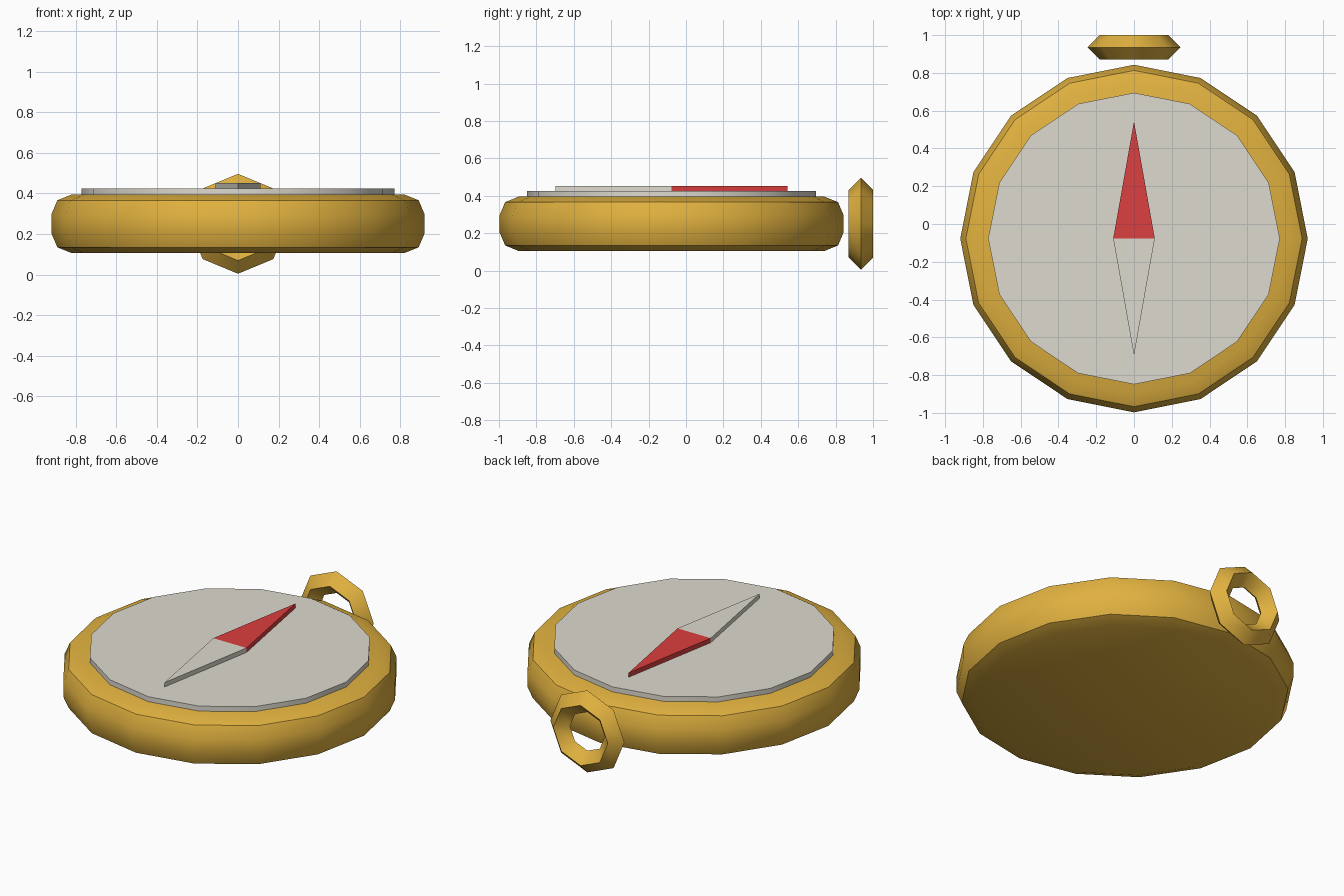
import bpy, bmesh, math
from mathutils import Matrix

cube = bpy.data.objects.get("Cube")
if cube:
    bpy.data.objects.remove(cube, do_unlink=True)

CENTRE_Y = -0.077
SMOOTH = math.radians(35)


def material(name, r, g, b):
    m = bpy.data.materials.new(name)
    m.use_nodes = True
    m.diffuse_color = (r, g, b, 1)
    m.node_tree.nodes["Principled BSDF"].inputs["Base Color"].default_value = (r, g, b, 1)
    return m


gold = material("gold", 0.75, 0.44, 0.05)
ivory = material("ivory", 0.73, 0.70, 0.62)
red = material("red", 0.72, 0.05, 0.05)


def finish(bm, name, mat, smooth=True):
    bmesh.ops.recalc_face_normals(bm, faces=bm.faces)
    mesh = bpy.data.meshes.new(name)
    bm.to_mesh(mesh)
    bm.free()
    mesh.materials.append(mat)
    obj = bpy.data.objects.new(name, mesh)
    bpy.context.collection.objects.link(obj)
    if smooth:
        bpy.ops.object.select_all(action='DESELECT')
        obj.select_set(True)
        bpy.context.view_layer.objects.active = obj
        bpy.ops.object.shade_smooth_by_angle(angle=SMOOTH)
    return obj


def disc(name, radius, bottom, top, mat, bevel=0):
    bm = bmesh.new()
    place = Matrix.Translation((0, CENTRE_Y, (bottom + top) / 2))
    bmesh.ops.create_cone(bm, cap_ends=True, segments=16, radius1=radius,
                          radius2=radius, depth=top - bottom, matrix=place)
    if bevel:
        rims = [e for e in bm.edges if abs(e.verts[0].co.z - e.verts[1].co.z) < 1e-4]
        bmesh.ops.bevel(bm, geom=rims, offset=bevel, segments=2,
                        profile=0.5, affect='EDGES')
    return finish(bm, name, mat)


# Rounded case and the raised dial on top of it
disc("case", 0.92, 0.105, 0.395, gold, bevel=0.1)
disc("dial", 0.772, 0.385, 0.425, ivory)


# Needle halves: flat triangular prisms pointing along +y and -y
def needle_half(name, direction, mat):
    bm = bmesh.new()
    outline = [(-0.11, 0), (0.11, 0), (0, 0.62 * direction)]
    face = bm.faces.new([bm.verts.new((x, CENTRE_Y + y, 0.425)) for x, y in outline])
    top = bmesh.ops.extrude_face_region(bm, geom=[face])["geom"]
    bmesh.ops.translate(bm, vec=(0, 0, 0.027),
                        verts=[v for v in top if isinstance(v, bmesh.types.BMVert)])
    return finish(bm, name, mat, smooth=False)


needle_half("needle_north", 1, red)
needle_half("needle_south", -1, ivory)

# Eight-sided hanging ring with a diamond cross-section
bpy.ops.mesh.primitive_torus_add(major_segments=8, minor_segments=4,
                                 major_radius=0.181, minor_radius=0.065,
                                 location=(0, 0.935, 0.25),
                                 rotation=(math.pi / 2, 0, 0))
ring = bpy.context.object
ring.name = "hanging_ring"
ring.data.materials.append(gold)
bpy.ops.object.shade_smooth_by_angle(angle=SMOOTH)
